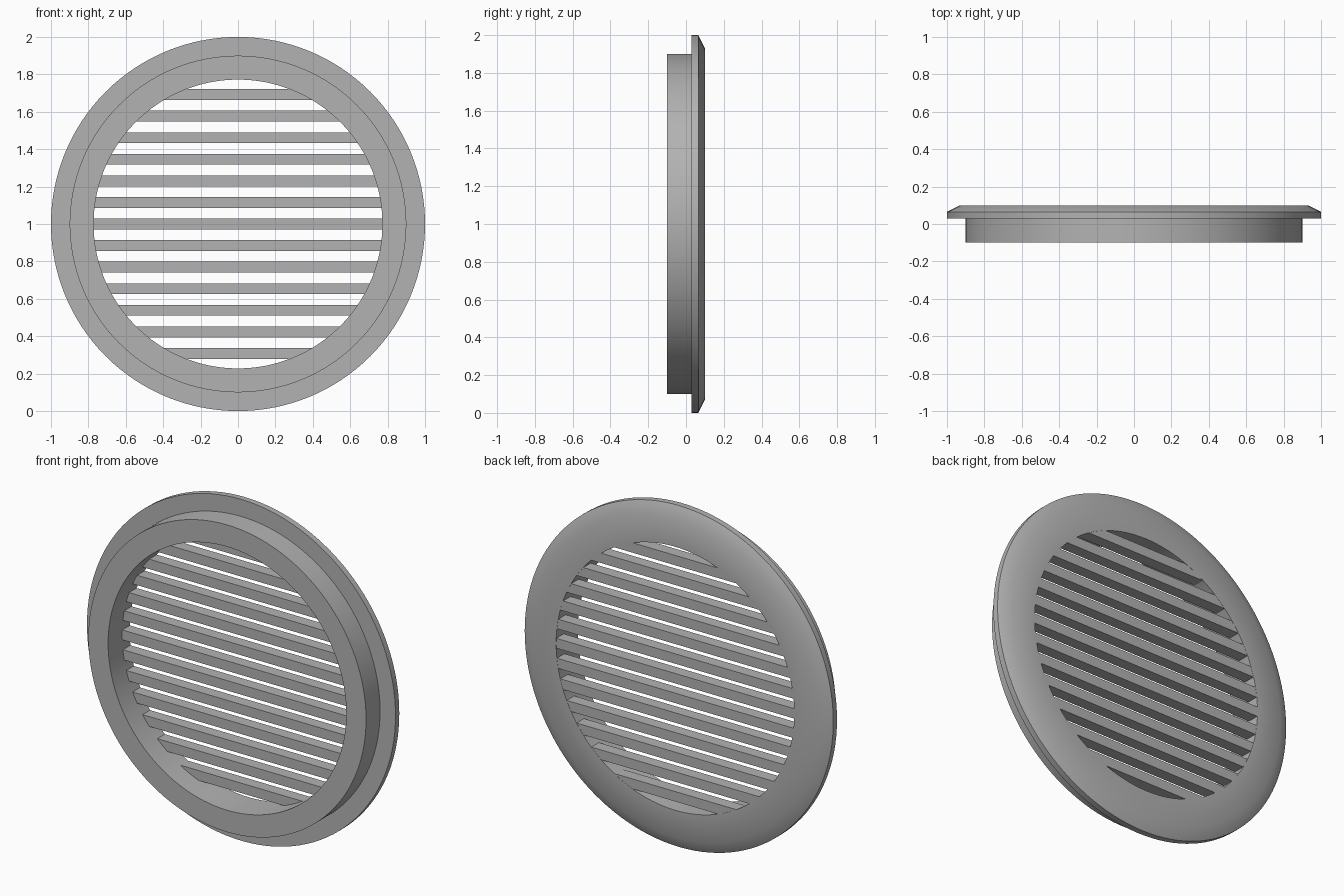
import bpy, bmesh, math

cube = bpy.data.objects.get("Cube")
if cube:
    bpy.data.objects.remove(cube)

SEGMENTS = 128
INNER = 0.772
CENTRE_Z = 1.0

grey = bpy.data.materials.new("plain grey")
grey.use_nodes = True
colour = (0.45, 0.45, 0.45, 1)
grey.diffuse_color = colour
grey.node_tree.nodes["Principled BSDF"].inputs["Base Color"].default_value = colour


def finish(name, bm):
    bmesh.ops.recalc_face_normals(bm, faces=bm.faces)
    mesh = bpy.data.meshes.new(name)
    bm.to_mesh(mesh)
    bm.free()
    mesh.materials.append(grey)
    obj = bpy.data.objects.new(name, mesh)
    obj.location.z = CENTRE_Z
    bpy.context.collection.objects.link(obj)
    return obj


# Round frame: collar, flange and chamfered outer face, as one turned profile (radius, y)
profile = [(INNER, -0.1), (0.9, -0.1), (0.9, 0.03), (1, 0.03),
           (1, 0.065), (0.93, 0.1), (INNER, 0.1)]
bm = bmesh.new()
rings = []
for i in range(SEGMENTS):
    a = math.tau * i / SEGMENTS
    rings.append([bm.verts.new((r * math.cos(a), y, r * math.sin(a))) for r, y in profile])
for i, ring in enumerate(rings):
    following = rings[(i + 1) % SEGMENTS]
    for j in range(len(profile)):
        k = (j + 1) % len(profile)
        bm.faces.new((ring[j], ring[k], following[k], following[j]))
frame = finish("round_frame", bm)
bpy.ops.object.select_all(action="DESELECT")
frame.select_set(True)
bpy.context.view_layer.objects.active = frame
bpy.ops.object.shade_smooth_by_angle(angle=math.radians(30))

# Slats: level bars whose ends follow the round opening
COUNT, PITCH, HEIGHT = 13, 0.1153, 0.058
FRONT, BACK = 0.03, 0.1
for n in range(COUNT):
    middle = (n - COUNT // 2) * PITCH
    low, high = middle - HEIGHT / 2, middle + HEIGHT / 2
    outline = []
    for side, z in ((-1, low), (1, low), (1, high), (-1, high)):
        reach = math.sqrt((INNER + 0.01) ** 2 - z * z)
        outline.append((side * reach, z))
    bm = bmesh.new()
    face = bm.faces.new([bm.verts.new((x, FRONT, z)) for x, z in outline])
    grown = bmesh.ops.extrude_face_region(bm, geom=[face])["geom"]
    moved = [v for v in grown if isinstance(v, bmesh.types.BMVert)]
    bmesh.ops.translate(bm, verts=moved, vec=(0, BACK - FRONT - 0.001, 0))
    finish(f"slat_{n + 1}", bm)
